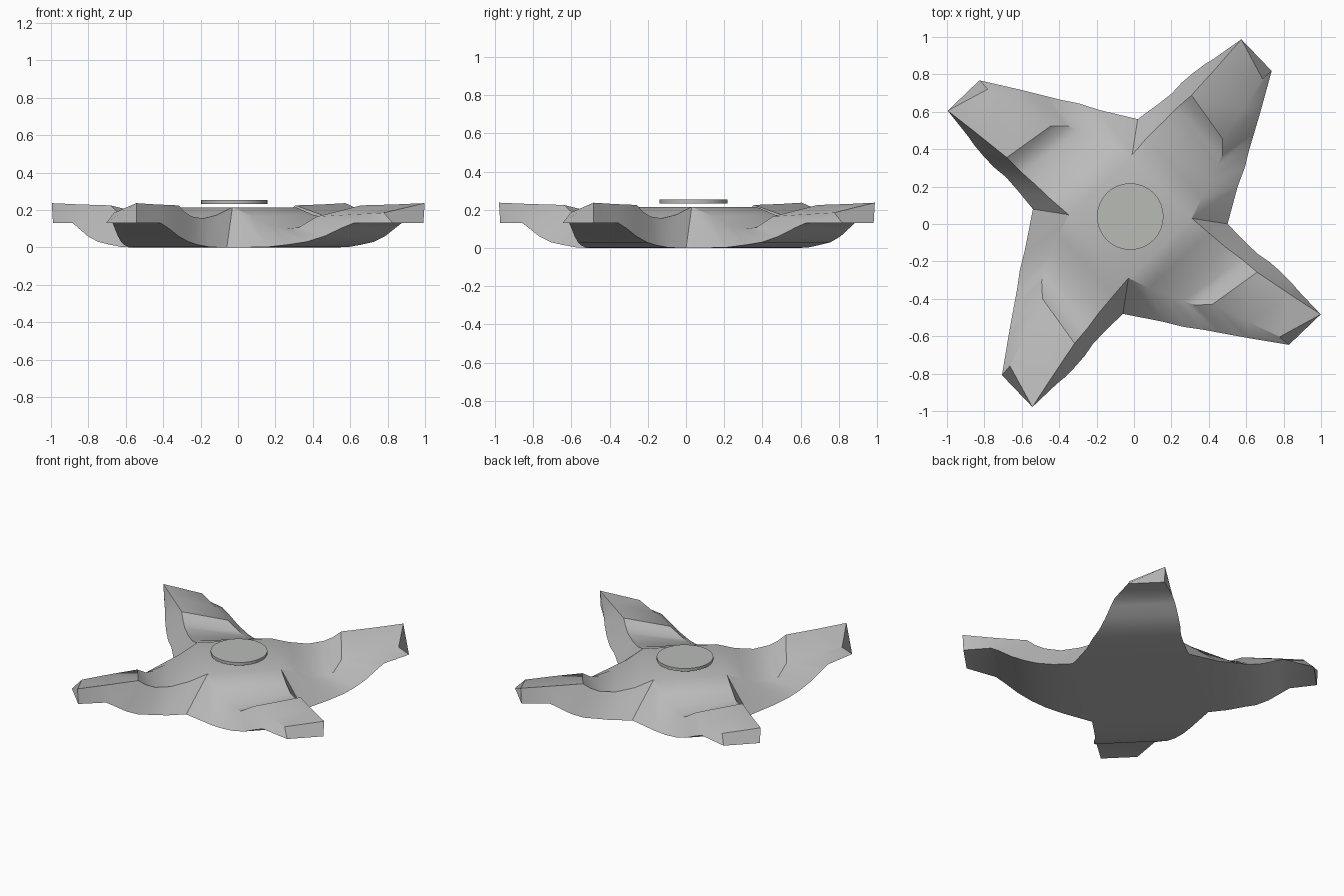
import bpy, bmesh, math
from mathutils import Vector

cube = bpy.data.objects.get("Cube")
if cube:
    bpy.data.objects.remove(cube)

CENTRE = Vector((-0.02, 0.04, 0))


def material(name, colour):
    m = bpy.data.materials.new(name)
    m.use_nodes = True
    m.diffuse_color = colour
    m.node_tree.nodes["Principled BSDF"].inputs["Base Color"].default_value = colour
    return m


grey = material("steel grey", (0.5, 0.5, 0.5, 1))
cap_grey = material("cap grey", (0.48, 0.5, 0.47, 1))

# Rails of one blade: distance along the blade, sideways offset, height
TOP_HIGH = [(.24, .226, .215), (.36, .235, .175), (.48, .245, .155), (.58, .26, .165),
            (.64, .265, .19), (.69, .269, .225), (.9, .31, .23), (1.09, .35, .237)]
TOP_LOW = [(.226, -.24, .215), (.34, -.2, .165), (.43, -.16, .12), (.52, -.12, .1),
           (.58, -.09, .108), (.643, -.02, .165), (.84, .045, .176), (1.02, .11, .185)]
BASE_Z = [0, .002, .015, .03, .06, .105, .13, .13]
BASE_HIGH = [(.396, .34), (.52, .338), (.62, .34), (.7, .355), (.78, .36), (.86, .36), (.91, .355), (1.085, .345)]
BASE_LOW = [(.34, -.396), (.52, -.275), (.62, -.215), (.7, -.155), (.78, -.1), (.86, -.045), (.91, -.01), (1.085, .115)]


def rail(bm, points, angle, lean):
    """Place a rail on a blade; lean bends the tip sideways."""
    out = Vector((math.cos(angle), math.sin(angle), 0))
    side = Vector((-out.y, out.x, 0))
    verts = []
    for s, lat, z in points:
        lat += lean * max(0, s - 0.4) / 0.69
        verts.append(bm.verts.new(CENTRE + out * s + side * lat + Vector((0, 0, z))))
    return verts


# Four swept blades, joined round a square hub
bm = bmesh.new()
hub_top, hub_base = [], []
for angle, lean in ((-45, 0), (45, -.1), (135, -.06), (225, 0)):
    a = math.radians(angle)
    rails = [rail(bm, TOP_HIGH, a, lean),
             rail(bm, TOP_LOW, a, lean),
             rail(bm, [(*p, z) for p, z in zip(BASE_LOW, BASE_Z)], a, lean),
             rail(bm, [(*p, z) for p, z in zip(BASE_HIGH, BASE_Z)], a, lean)]
    for j in range(4):
        r, q = rails[j], rails[(j + 1) % 4]
        for i in range(len(r) - 1):
            bm.faces.new((r[i], r[i + 1], q[i + 1], q[i]))
    bm.faces.new([r[-1] for r in rails])
    hub_top += [rails[1][0], rails[0][0]]
    hub_base += [rails[2][0], rails[3][0]]
bm.faces.new(hub_top)
bm.faces.new(hub_base)
bmesh.ops.remove_doubles(bm, verts=bm.verts, dist=0.03)
bmesh.ops.recalc_face_normals(bm, faces=bm.faces)
mesh = bpy.data.meshes.new("bladed_star")
bm.to_mesh(mesh)
bm.free()
mesh.materials.append(grey)
star = bpy.data.objects.new("bladed_star", mesh)
bpy.context.collection.objects.link(star)

# Round cap hovering over the hub
bpy.ops.mesh.primitive_cylinder_add(vertices=32, radius=0.178, depth=0.02,
                                    location=CENTRE + Vector((0, 0, 0.243)))
cap = bpy.context.object
cap.name = "centre_cap"
cap.data.materials.append(cap_grey)

for obj in (star, cap):
    bpy.ops.object.select_all(action='DESELECT')
    obj.select_set(True)
    bpy.context.view_layer.objects.active = obj
    bpy.ops.object.shade_smooth_by_angle(angle=math.radians(32))
